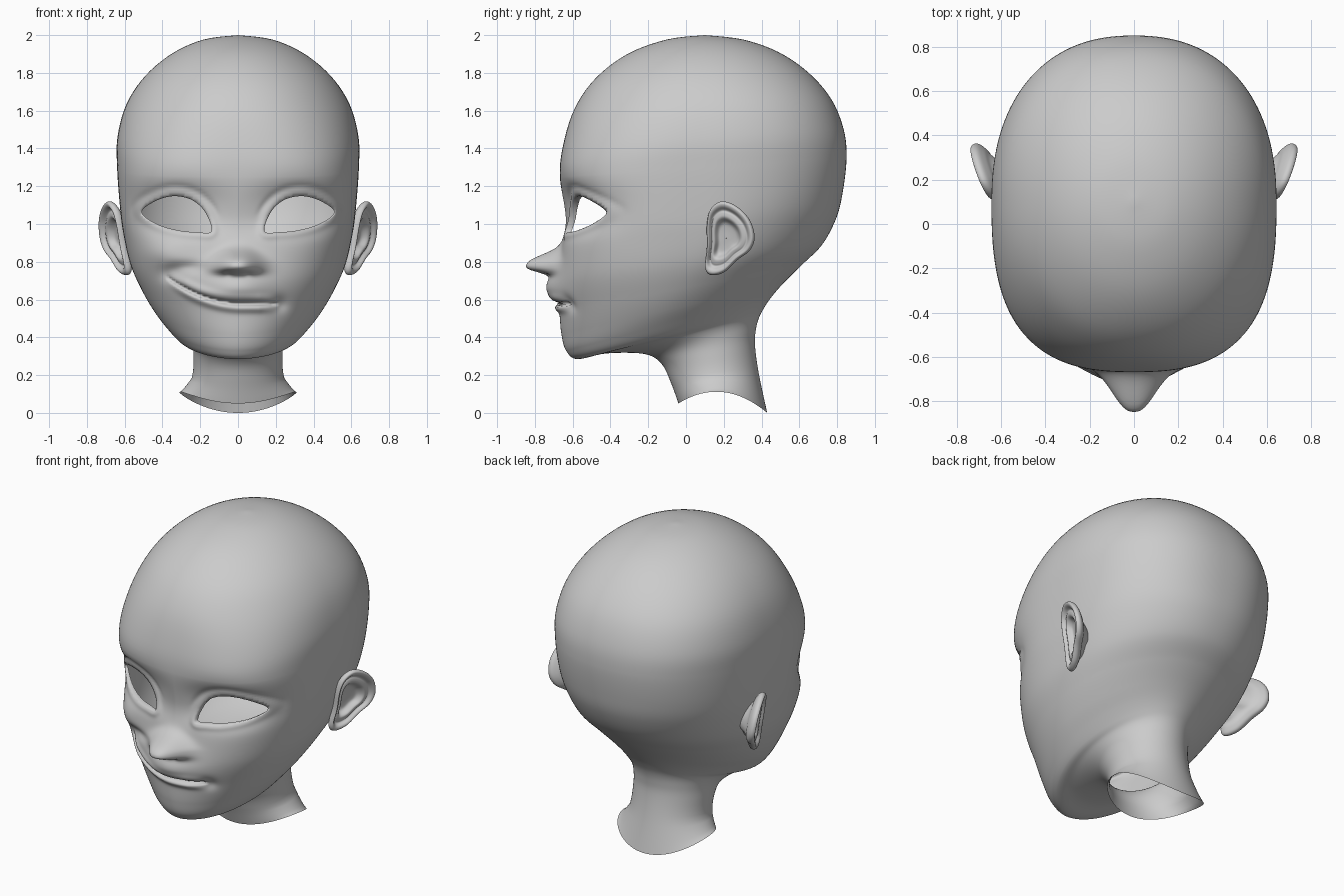
import bpy, bmesh
from math import sin, cos, pi, exp
from mathutils import Vector
from mathutils.bvhtree import BVHTree

if "Cube" in bpy.data.objects:
    bpy.data.objects.remove(bpy.data.objects["Cube"])


def spline(pts, i, u, closed=False):
    """Catmull-Rom point on segment i of a list of tuples."""
    n = len(pts)
    idx = (lambda k: k % n) if closed else (lambda k: min(max(k, 0), n - 1))
    a, b, c, d = (pts[idx(i + k)] for k in (-1, 0, 1, 2))
    return [0.5 * (2 * q + (r - p) * u + (2 * p - 5 * q + 4 * r - s) * u * u
                   + (3 * q - p - 3 * r + s) * u ** 3) for p, q, r, s in zip(a, b, c, d)]


def loop_of(pts, k):
    return [spline(pts, i, j / k, True) for i in range(len(pts)) for j in range(k)]


def bump(v, centre, below, above=None, power=2):
    s = (above or below) if v > centre else below
    return exp(-abs((v - centre) / s) ** power)


def skin(bm, rings):
    """Quads between consecutive closed rings of points."""
    vs = [[bm.verts.new(p) for p in r] for r in rings]
    for a, b in zip(vs, vs[1:]):
        n = len(a)
        for j in range(n):
            bm.faces.new((a[j], a[(j + 1) % n], b[(j + 1) % n], b[j]))


def finish(bm, name):
    bmesh.ops.recalc_face_normals(bm, faces=bm.faces[:])
    for f in bm.faces:
        f.smooth = True
    me = bpy.data.meshes.new(name)
    bm.to_mesh(me)
    bm.free()
    ob = bpy.data.objects.new(name, me)
    bpy.context.collection.objects.link(ob)
    return ob


# Eye opening outline (x, z), used for both sides
EYE = loop_of([(.14, .962), (.22, .957), (.32, .967), (.43, 1.0), (.51, 1.06),
               (.45, 1.115), (.35, 1.147), (.25, 1.13), (.175, 1.065)], 6)


def eye_near(x, z):
    best = (9, 0, 0)
    for (ax, az), (bx, bz) in zip(EYE, EYE[1:] + EYE[:1]):
        dx, dz = bx - ax, bz - az
        u = max(0, min(1, ((x - ax) * dx + (z - az) * dz) / (dx * dx + dz * dz)))
        px, pz = ax + u * dx, az + u * dz
        best = min(best, (((x - px) ** 2 + (z - pz) ** 2) ** .5, px, pz))
    return best


def eye_inside(x, z):
    hit = False
    for (ax, az), (bx, bz) in zip(EYE, EYE[1:] + EYE[:1]):
        if (az > z) != (bz > z) and x < ax + (z - az) / (bz - az) * (bx - ax):
            hit = not hit
    return hit


def face_shift(x, z):
    """Forward (-y) / backward (+y) sculpting of the face."""
    ax, d = abs(x), 0
    # eye sockets
    d += .07 * bump(ax, .33, .2, .26) * bump(z, 1.07, .12, .13, 2.6)
    # nose: rounded tip, soft bridge, faint nostrils
    nose_z = bump(z, .785, .045, power=3) if z < .785 else bump(z, .785, .07, power=2.3)
    d -= .16 * nose_z * bump(ax, 0, .115 - .5 * max(0, z - .8), power=2.4)
    d += .012 * bump(ax, .05, .022) * bump(z, .735, .012)
    # muzzle
    d -= .06 * bump(z, .66, .065, .1) * bump(ax, 0, .17)
    # lopsided mouth: slit between two lips
    zm = .578 + .9 * max(0, .02 - x) ** 2
    if -.38 < x < .215:
        m = min(1, (x + .38) / .1, (.215 - x) / .1)
        d += min(1, 3 * m) * .038 * bump(z, zm, .008)
        d -= m * .012 * bump(z, zm + .03, .022)
        d -= m * .018 * bump(z, zm - .026, .02)
    d += .018 * bump(x, .225, .04) * bump(z, .575, .04)
    # raised cheek and smile fold on the smiling side
    d -= .03 * bump(x, -.42, .1) * bump(z, .84, .08)
    d += .03 * bump(x, -.35, .06) * bump(z, .735, .04)
    d += .022 * bump(x, -.28, .09) * bump(z, .77, .03)
    # eyelids and their crease
    if .06 < ax < .6 and .88 < z < 1.25:
        e = eye_near(ax, z)[0]
        d -= .012 * bump(e, .012, .022)
        if z > 1.03:
            d += .006 * bump(e, .052, .014) * min(1, (z - 1.03) / .06)
    return d


# Head: tilted sections (front y, front z, back y, back z, half width, squareness)
SECTIONS = [
    (-.04, .05, .43, .0, .31, 2), (-.08, .16, .385, .21, .245, 2),
    (-.13, .26, .365, .36, .235, 2), (-.22, .312, .37, .44, .245, 2),
    (-.42, .315, .385, .50, .28, 1.95), (-.575, .285, .41, .55, .325, 1.9),
    (-.635, .33, .45, .61, .38, 1.88), (-.66, .42, .51, .68, .445, 1.9),
    (-.67, .54, .61, .78, .51, 2.05), (-.68, .70, .72, .89, .57, 2.3),
    (-.66, .88, .795, 1.03, .607, 2.55), (-.64, 1.02, .83, 1.17, .625, 2.8),
    (-.668, 1.25, .85, 1.35, .64, 2.75), (-.65, 1.42, .835, 1.5, .638, 2.5),
    (-.59, 1.61, .77, 1.66, .59, 2.2), (-.48, 1.77, .65, 1.80, .49, 2.1),
    (-.31, 1.90, .49, 1.91, .345, 2), (-.1, 1.977, .30, 1.977, .18, 2),
    (.1, 2.0, .1, 2.0, 0, 2)]
COLS = 240


def section_ring(t, s):
    yf, zf, yb, zb, w, n = s
    yc, a = (yf + yb) / 2, (yb - yf) / 2
    n_back = 2 + .3 * bump(t, 12.5, 3)
    ring = []
    for j in range(COLS):
        q = 2 * pi * j / COLS
        th = q - .55 * sin(q)
        c, sn = cos(th), sin(th)
        e = n if c > 0 else n_back
        r = (abs(c) ** e + abs(sn) ** e) ** (-1 / e)
        x, y = w * r * sn, yc - a * r * c
        z = zf + (zb - zf) * (.5 - r * c / 2) + .085 * max(0, 1 - t) * sn * sn
        if y < -.12 and .4 < z < 1.4:
            y += face_shift(x, z) * min(1, (-.12 - y) / .25)
        ring.append((x, y, z))
    return ring


rings = []
for i in range(len(SECTIONS) - 1):
    steps = 16 if 5 <= i <= 11 else 5
    rings += [section_ring(i + k / steps, spline(SECTIONS, i, k / steps)) for k in range(steps)]
rings.append(section_ring(18, SECTIONS[-1]))

bm = bmesh.new()
skin(bm, rings)
bmesh.ops.remove_doubles(bm, verts=bm.verts[:], dist=1e-5)

# Cut the eye openings, fit their edge to the outline and turn the lids inward
tree = BVHTree.FromBMesh(bm)
gone = []
for f in bm.faces:
    c = f.calc_center_median()
    if c.y < -.2 and eye_inside(abs(c.x), c.z):
        gone.append(f)
bmesh.ops.delete(bm, geom=gone, context='FACES')
rim = [e for e in bm.edges if e.is_boundary and e.verts[0].co.z > .6]
for v in {v for e in rim for v in e.verts}:
    side = 1 if v.co.x > 0 else -1
    _, px, pz = eye_near(abs(v.co.x), v.co.z)
    hit = tree.ray_cast(Vector((side * px, -2, pz)), Vector((0, 1, 0)))[0]
    if hit:
        v.co = hit
new = bmesh.ops.extrude_edge_only(bm, edges=rim)['geom']
for v in new:
    if isinstance(v, bmesh.types.BMVert):
        v.co.y += .03
finish(bm, "head")

# Ears: outline (y, z) swept through a rim-and-bowl profile (scale, depth)
EAR = loop_of([(.11, 1.0), (.13, 1.08), (.19, 1.12), (.27, 1.09), (.335, 1.02), (.36, .93),
               (.335, .86), (.27, .81), (.2, .745), (.13, .73), (.1, .77), (.11, .88)], 6)
PROFILE = [(.01, -.04), (.25, -.04), (.42, -.034), (.56, -.006), (.68, -.006), (.76, -.01),
           (.86, .008), (.95, .01), (1.0, -.006), (.96, -.024), (.8, -.042), (.6, -.06),
           (.45, -.13)]
rings = []
for i in range(len(PROFILE) - 1):
    for k in range(4):
        s, d = spline(PROFILE, i, k / 4)
        ring = []
        for y, z in EAR:
            y, z = .2 + (y - .2) * s, .925 + (z - .925) * s
            y += .8 * min(0, d + .045)
            ring.append((.618 + .43 * (y - .12) + .17 * (z - .9) + d, y - d * .3, z))
        rings.append(ring)
bm = bmesh.new()
skin(bm, rings)
bmesh.ops.remove_doubles(bm, verts=bm.verts[:], dist=1e-4)
ears = finish(bm, "ears")
ears.modifiers.new("mirror", 'MIRROR')
